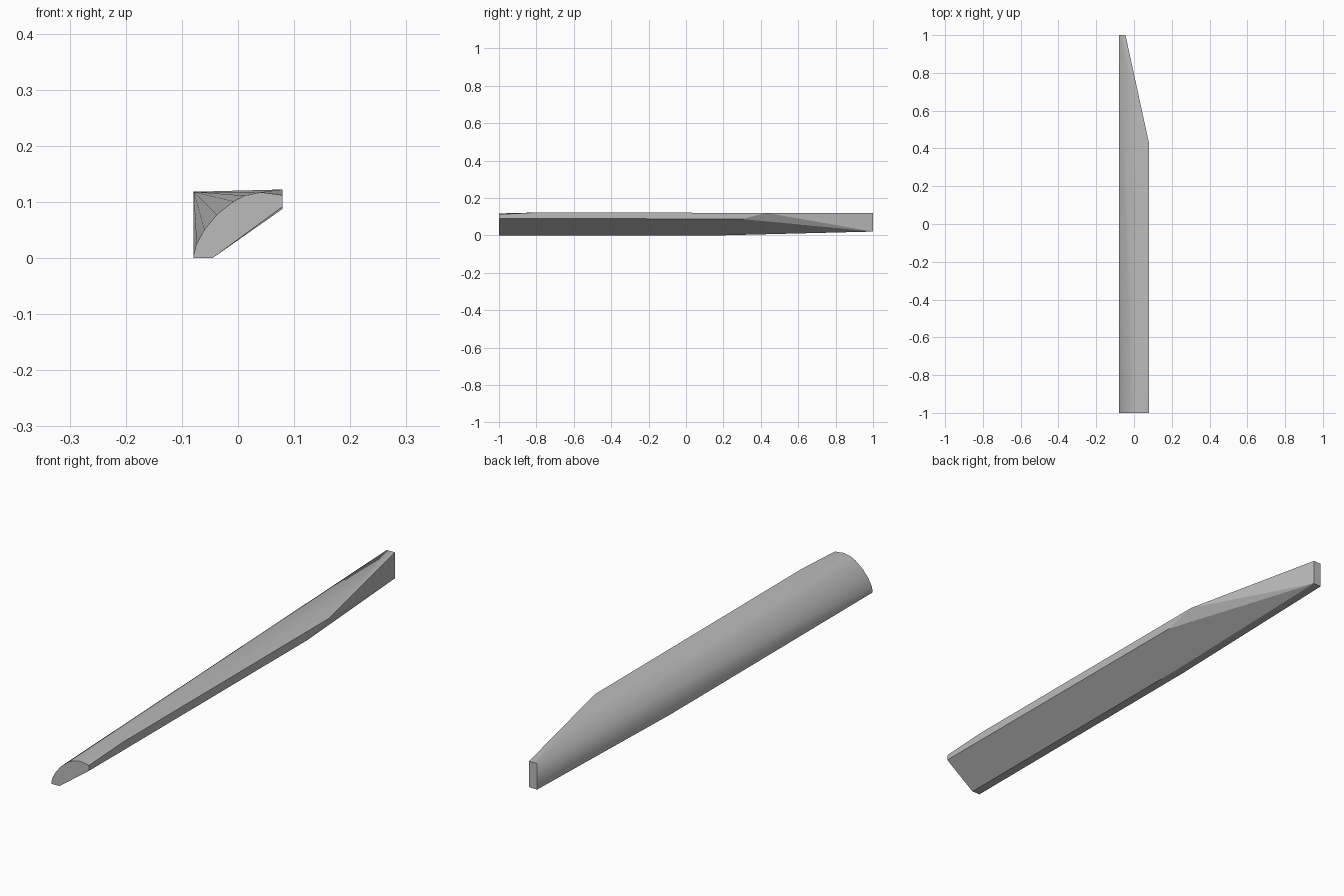
import bpy
import bmesh

cube = bpy.data.objects.get("Cube")
if cube:
    bpy.data.objects.remove(cube, do_unlink=True)

LEFT, RIGHT, EDGE = -0.079, 0.079, -0.045   # outer sides and narrow tip edge
FRONT, BACK = -1.0, 1.0

# Curved cross-section at the blunt end, as (x, z)
arc = [(LEFT, 0.005), (-0.074, 0.025), (-0.06, 0.05), (-0.038, 0.077),
       (-0.008, 0.101), (0.012, 0.111), (0.04, 0.117), (RIGHT, 0.112)]
under = [(RIGHT, 0.091), (EDGE, 0.0), (LEFT, 0.0)]
points = [(x, FRONT, z) for x, z in arc + under]

# Thick edge, cut off at a slant toward the tip
points += [(RIGHT, -0.8, 0.122), (RIGHT, 0.43, 0.12), (RIGHT, 0.3, 0.087)]

# Underside break and rectangular tip
for x in (LEFT, EDGE):
    points += [(x, 0.2, 0.0), (x, BACK, 0.02), (x, BACK, 0.118)]

# Skin the sections as one convex faceted bar
bm = bmesh.new()
for p in points:
    bm.verts.new(p)
hull = bmesh.ops.convex_hull(bm, input=bm.verts)
loose = [g for g in hull["geom_interior"] if isinstance(g, bmesh.types.BMVert)]
bmesh.ops.delete(bm, geom=loose, context="VERTS")
bmesh.ops.dissolve_limit(bm, angle_limit=0.005, verts=bm.verts, edges=bm.edges)
bmesh.ops.recalc_face_normals(bm, faces=bm.faces)

mesh = bpy.data.meshes.new("tapered_bar")
bm.to_mesh(mesh)
bm.free()
bar = bpy.data.objects.new("tapered_bar", mesh)
bpy.context.collection.objects.link(bar)

# Plain grey surface
grey = bpy.data.materials.new("plain_grey")
grey.use_nodes = True
grey.diffuse_color = (0.5, 0.5, 0.5, 1)
grey.node_tree.nodes["Principled BSDF"].inputs["Base Color"].default_value = (0.5, 0.5, 0.5, 1)
mesh.materials.append(grey)

# Soft bands over the curve, crisp corners elsewhere
bpy.context.view_layer.objects.active = bar
bar.select_set(True)
bpy.ops.object.shade_smooth_by_angle(angle=0.35)
